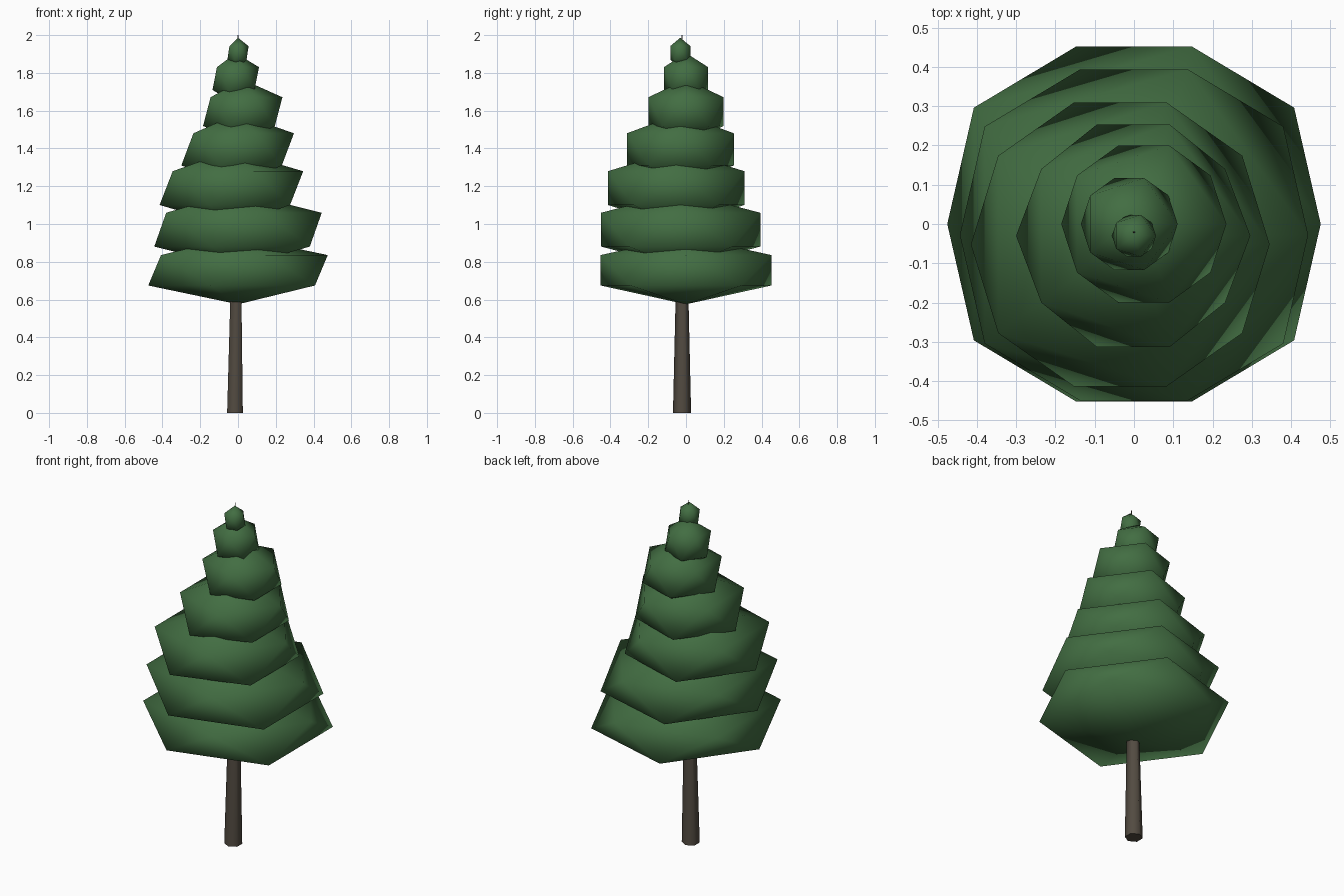
import bpy, bmesh, math
from mathutils import Vector

if "Cube" in bpy.data.objects:
    bpy.data.objects.remove(bpy.data.objects["Cube"])


def material(name, rgb):
    m = bpy.data.materials.new(name)
    m.diffuse_color = (*rgb, 1.0)
    m.use_nodes = True
    m.node_tree.nodes["Principled BSDF"].inputs["Base Color"].default_value = m.diffuse_color
    return m


def make_object(name, bm, mat):
    mesh = bpy.data.meshes.new(name)
    for f in bm.faces:
        f.smooth = True
    bm.to_mesh(mesh)
    bm.free()
    mesh.materials.append(mat)
    obj = bpy.data.objects.new(name, mesh)
    bpy.context.collection.objects.link(obj)
    return obj


green = material("pine green", (0.055, 0.155, 0.055))
bark = material("dark bark", (0.085, 0.070, 0.053))

# Trunk: six-sided taper that runs up through the crown to a fine tip
HEIGHT = 2.0
bm = bmesh.new()
bmesh.ops.create_cone(bm, cap_ends=True, segments=6,
                      radius1=0.048, radius2=0.002, depth=HEIGHT)
for v in bm.verts:
    t = v.co.z / HEIGHT + 0.5
    v.co += Vector((-0.016 * (1 - t), -0.021, HEIGHT / 2))
trunk = make_object("trunk", bm, bark)
bpy.context.view_layer.objects.active = trunk
trunk.select_set(True)
bpy.ops.object.shade_smooth_by_angle(angle=math.radians(65))
trunk.select_set(False)

# Foliage tiers: centre x, y, z, ring radius, half height, bulge of diagonal corners
tiers = [
    (0.000, 0.000, 0.755, 0.475, 0.180, 1.06),
    (0.000, -0.028, 0.970, 0.443, 0.200, 1.06),
    (-0.035, -0.052, 1.190, 0.380, 0.200, 1.01),
    (-0.002, -0.030, 1.395, 0.298, 0.190, 0.97),
    (0.025, 0.000, 1.595, 0.210, 0.170, 1.00),
    (-0.012, 0.000, 1.770, 0.123, 0.135, 1.00),
    (0.000, -0.030, 1.906, 0.056, 0.080, 1.00),
]

for i, (x, y, z, r, h, bulge) in enumerate(tiers, 1):
    bm = bmesh.new()
    bmesh.ops.create_icosphere(bm, subdivisions=1, radius=1.0)
    for v in bm.verts:
        k = r / 0.894
        if 0.5 < abs(v.co.x) < 0.85:
            k *= bulge
        v.co = Vector((x + v.co.x * k, y + v.co.y * k, z + v.co.z * h))
    make_object(f"foliage_tier_{i}", bm, green)
